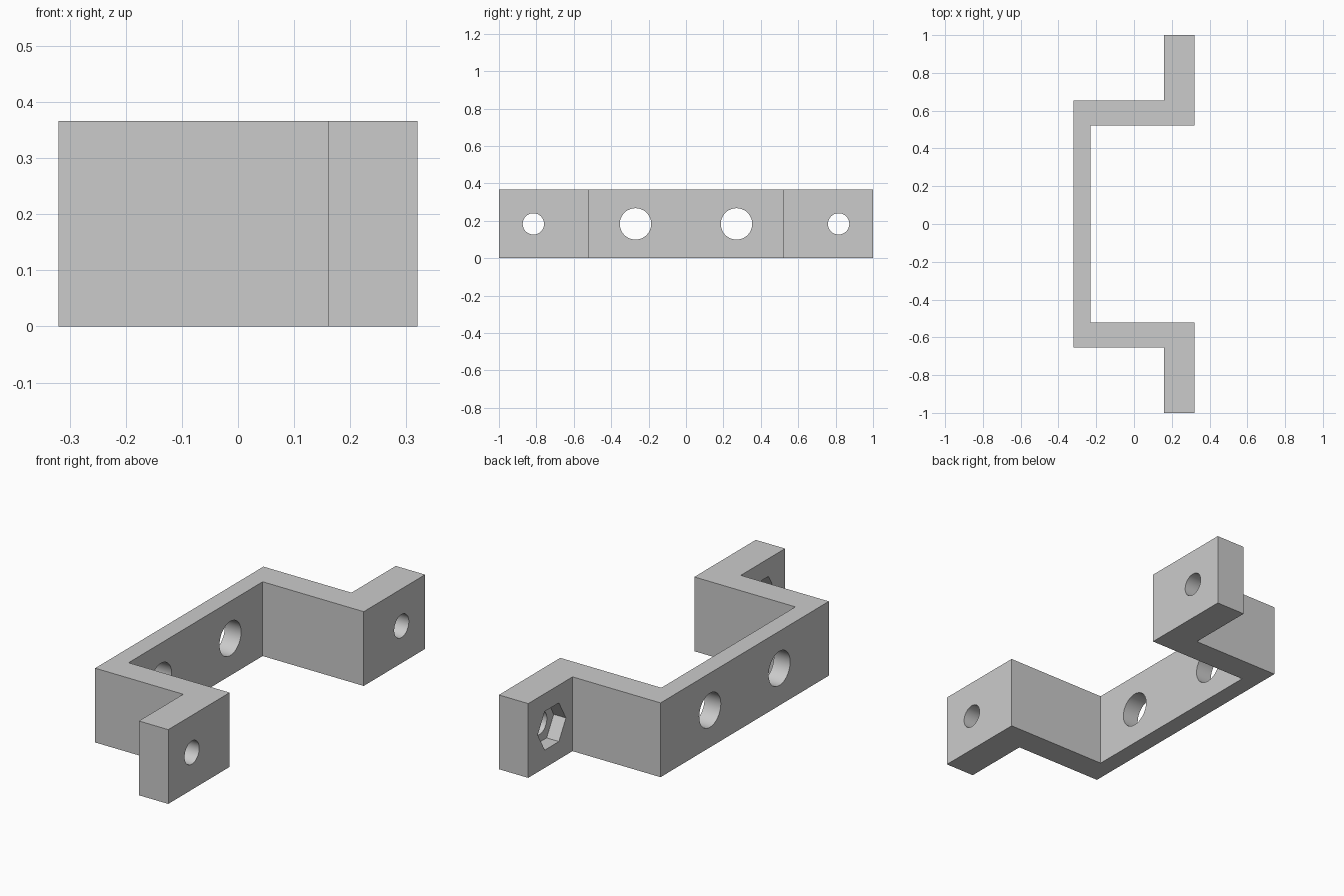
import bpy, bmesh, math
from mathutils import Matrix

cube = bpy.data.objects.get("Cube")
if cube:
    bpy.data.objects.remove(cube, do_unlink=True)

HEIGHT = 0.366
MID = HEIGHT / 2

grey = bpy.data.materials.new("light grey")
grey.use_nodes = True
colour = (0.6, 0.6, 0.6, 1)
grey.diffuse_color = colour
grey.node_tree.nodes["Principled BSDF"].inputs["Base Color"].default_value = colour


def finish(name, bm):
    bmesh.ops.recalc_face_normals(bm, faces=bm.faces)
    mesh = bpy.data.meshes.new(name)
    bm.to_mesh(mesh)
    bm.free()
    mesh.materials.append(grey)
    ob = bpy.data.objects.new(name, mesh)
    bpy.context.scene.collection.objects.link(ob)
    return ob


def prism(bm, y, x0, x1, radius, sides, turn=0):
    """Straight prism along x, used to cut a hole or pocket."""
    place = (Matrix.Translation(((x0 + x1) / 2, y, MID))
             @ Matrix.Rotation(math.pi / 2, 4, "Y") @ Matrix.Rotation(turn, 4, "Z"))
    bmesh.ops.create_cone(bm, cap_ends=True, segments=sides, radius1=radius,
                          radius2=radius, depth=x1 - x0, matrix=place)


# Bracket body: half outline mirrored in y, then extruded upward
half = [(-0.32, 0.655), (0.16, 0.655), (0.16, 1), (0.32, 1), (0.32, 0.522), (-0.231, 0.522)]
outline = half + [(x, -y) for x, y in reversed(half)]
bm = bmesh.new()
base = bm.faces.new([bm.verts.new((x, y, 0)) for x, y in outline])
top = bmesh.ops.extrude_face_region(bm, geom=[base])["geom"]
bmesh.ops.translate(bm, vec=(0, 0, HEIGHT),
                    verts=[v for v in top if isinstance(v, bmesh.types.BMVert)])
bracket = finish("bracket", bm)

# Cutters: web holes and flange bolt holes, then hexagonal nut pockets
holes = bmesh.new()
pockets = bmesh.new()
for side in (-1, 1):
    prism(holes, side * 0.27, -0.4, -0.15, 0.084, 48)
    prism(holes, side * 0.816, 0.1, 0.4, 0.057, 48)
    prism(pockets, side * 0.816, 0.1, 0.227, 0.11, 6)

for name, cutter_mesh in (("hole_cutter", holes), ("nut_pocket_cutter", pockets)):
    cutter = finish(name, cutter_mesh)
    cutter.hide_render = True
    cutter.hide_set(True)
    cut = bracket.modifiers.new(name, "BOOLEAN")
    cut.operation = "DIFFERENCE"
    cut.solver = "EXACT"
    cut.object = cutter

# Apply the cuts, drop the cutters, and smooth only the round holes
bpy.context.view_layer.objects.active = bracket
bracket.select_set(True)
for cut in list(bracket.modifiers):
    cutter = cut.object
    bpy.ops.object.modifier_apply(modifier=cut.name)
    bpy.data.objects.remove(cutter, do_unlink=True)
bpy.ops.object.shade_smooth_by_angle(angle=math.radians(30))
